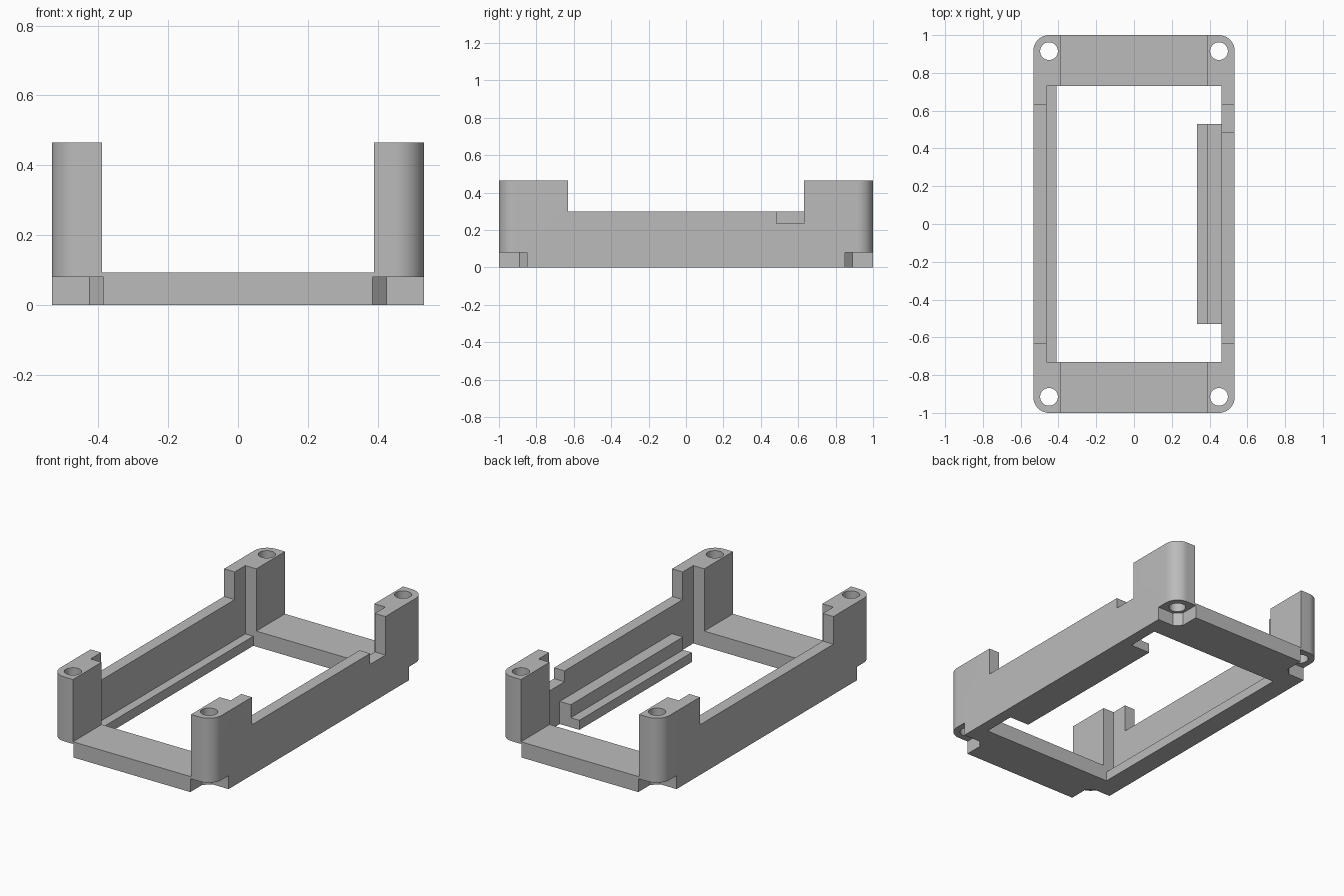
import bpy
from math import cos, sin, pi, radians

if "Cube" in bpy.data.objects:
    bpy.data.objects.remove(bpy.data.objects["Cube"], do_unlink=True)

# Overall dimensions
HALF_X, HALF_Y, HEIGHT = 0.533, 1.0, 0.465
HOLE_X, HOLE_Y, HOLE_R, CORNER_R = 0.45, 0.915, 0.047, 0.084
WALL_IN, BAR_IN, POST_IN = 0.463, 0.73, 0.39
FAR = 1.2  # overshoot for cutters

grey = bpy.data.materials.new("plain grey")
grey.use_nodes = True
colour = (0.5, 0.5, 0.5, 1)
grey.diffuse_color = colour
grey.node_tree.nodes["Principled BSDF"].inputs["Base Color"].default_value = colour


def prism(name, outline, low, high, axis="z"):
    """Extrude a 2D outline along z, or an (x, z) outline along y."""
    place = (lambda a, b, h: (a, b, h)) if axis == "z" else (lambda a, b, h: (a, h, b))
    n = len(outline)
    verts = [place(a, b, h) for h in (low, high) for a, b in outline]
    faces = [list(range(n))[::-1], list(range(n, 2 * n))]
    faces += [[i, (i + 1) % n, n + (i + 1) % n, n + i] for i in range(n)]
    mesh = bpy.data.meshes.new(name)
    mesh.from_pydata(verts, [], faces)
    if sum(p[0] * q[1] - q[0] * p[1] for p, q in zip(outline, outline[1:] + outline[:1])) < 0:
        mesh.flip_normals()
    if axis == "y":
        mesh.flip_normals()
    mesh.materials.append(grey)
    obj = bpy.data.objects.new(name, mesh)
    bpy.context.collection.objects.link(obj)
    return obj


def arc(cx, cy, r, start, end, steps):
    angles = [radians(start + (end - start) * i / steps) for i in range(steps + 1)]
    return [(cx + r * cos(a), cy + r * sin(a)) for a in angles]


def activate(obj):
    bpy.ops.object.select_all(action="DESELECT")
    obj.select_set(True)
    bpy.context.view_layer.objects.active = obj


def cut(obj, cutter):
    mod = obj.modifiers.new("cut", "BOOLEAN")
    mod.operation, mod.solver, mod.object = "DIFFERENCE", "EXACT", cutter
    activate(obj)
    bpy.ops.object.modifier_apply(modifier=mod.name)
    bpy.data.objects.remove(cutter, do_unlink=True)


def cut_box(obj, x0, x1, y0, y1, z0, z1):
    cut(obj, prism("cutter", [(x0, y0), (x1, y0), (x1, y1), (x0, y1)], z0, z1))


# Rounded block that becomes the frame
outline = []
for k, (sx, sy) in enumerate([(1, 1), (-1, 1), (-1, -1), (1, -1)]):
    outline += arc(sx * (HALF_X - CORNER_R), sy * (HALF_Y - CORNER_R), CORNER_R,
                   90 * k, 90 * k + 90, 12)
frame = prism("frame", outline, 0, HEIGHT)

# Through opening, side ledge, bay between posts, lowered walls and wall notch
cut_box(frame, -0.41, WALL_IN, -BAR_IN, BAR_IN, -FAR, FAR)
cut_box(frame, -WALL_IN, 0, -BAR_IN, BAR_IN, 0.057, FAR)
cut_box(frame, -POST_IN, POST_IN, -FAR, FAR, 0.093, FAR)
cut_box(frame, -FAR, FAR, -0.63, 0.63, 0.30, FAR)
cut_box(frame, 0.4, FAR, 0.485, 0.63, 0.235, FAR)

# Screw holes and open nut recesses under each corner
for sx in (1, -1):
    for sy in (1, -1):
        recess = [(0.385, FAR), (0.385, 0.89), (0.425, 0.85), (FAR, 0.85), (FAR, FAR)]
        cut(frame, prism("cutter", [(sx * x, sy * y) for x, y in recess], -FAR, 0.08))
        circle = arc(sx * HOLE_X, sy * HOLE_Y, HOLE_R, 0, 360, 32)[:-1]
        cut(frame, prism("cutter", circle, -FAR, FAR))

activate(frame)
bpy.ops.object.shade_smooth_by_angle(angle=radians(30))

# Stepped rail along the inside of the left wall
step = [(0.333, 0), (WALL_IN, 0), (WALL_IN, 0.135), (POST_IN, 0.135),
        (POST_IN, 0.057), (0.333, 0.057)]
prism("stepped_rail", step, -0.53, 0.53, axis="y")
